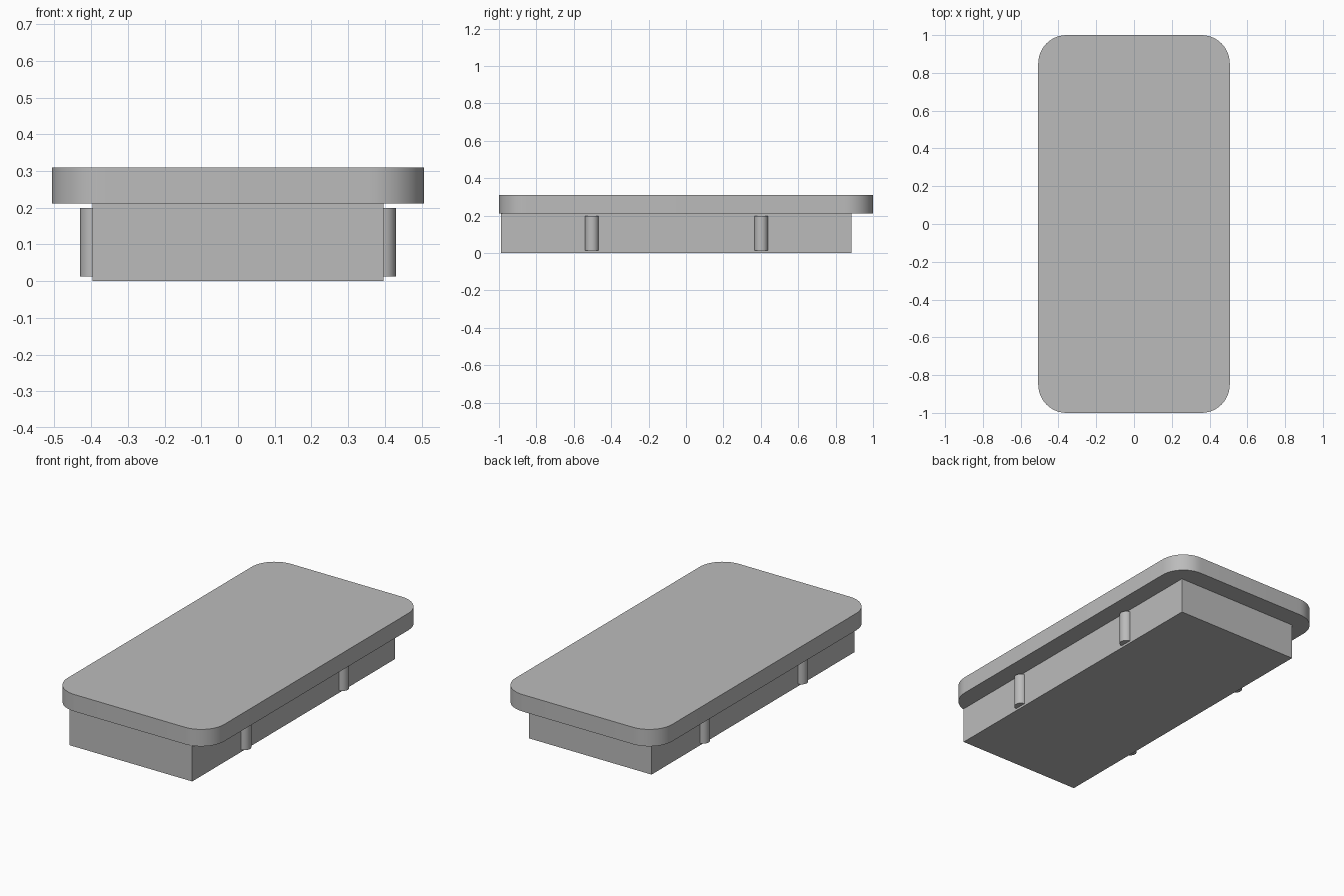
import bpy
import bmesh
import math
from mathutils import Matrix

cube = bpy.data.objects.get("Cube")
if cube:
    bpy.data.objects.remove(cube, do_unlink=True)

# Single plain grey
grey = bpy.data.materials.new("grey")
grey.use_nodes = True
COLOUR = (0.5, 0.5, 0.5, 1)
grey.diffuse_color = COLOUR
grey.node_tree.nodes["Principled BSDF"].inputs["Base Color"].default_value = COLOUR


def finish(name, bm, smooth=False):
    bmesh.ops.recalc_face_normals(bm, faces=bm.faces)
    mesh = bpy.data.meshes.new(name)
    bm.to_mesh(mesh)
    bm.free()
    mesh.materials.append(grey)
    obj = bpy.data.objects.new(name, mesh)
    bpy.context.collection.objects.link(obj)
    if smooth:
        bpy.ops.object.select_all(action="DESELECT")
        obj.select_set(True)
        bpy.context.view_layer.objects.active = obj
        bpy.ops.object.shade_smooth_by_angle(angle=math.radians(30))
    return obj


def box(x, y, z):
    """Box filling the given (low, high) ranges."""
    bm = bmesh.new()
    bmesh.ops.create_cube(bm, size=1)
    spans = (x, y, z)
    size = [hi - lo for lo, hi in spans]
    centre = [(hi + lo) / 2 for lo, hi in spans]
    bm.transform(Matrix.Translation(centre) @ Matrix.Diagonal((*size, 1)))
    return bm


# Lid plate with rounded vertical corners
plate = box((-0.507, 0.507), (-1, 1), (0.211, 0.31))
uprights = [e for e in plate.edges
            if abs(e.verts[0].co.z - e.verts[1].co.z) > 0.05]
bmesh.ops.bevel(plate, geom=uprights, offset=0.15, segments=12,
                profile=0.5, affect="EDGES")
finish("top_plate", plate, smooth=True)

# Body block, set towards the front under the plate
finish("body_block", box((-0.397, 0.397), (-0.99, 0.885), (0, 0.211)))

# Half-sunk upright pegs on both long sides
for side, x in (("left", 0.394), ("right", -0.394)):
    for end, y in (("front", -0.503), ("back", 0.402)):
        peg = bmesh.new()
        bmesh.ops.create_cone(peg, cap_ends=True, segments=32,
                              radius1=0.036, radius2=0.036, depth=0.186,
                              matrix=Matrix.Translation((x, y, 0.106)))
        finish(f"{end}_{side}_peg", peg, smooth=True)
